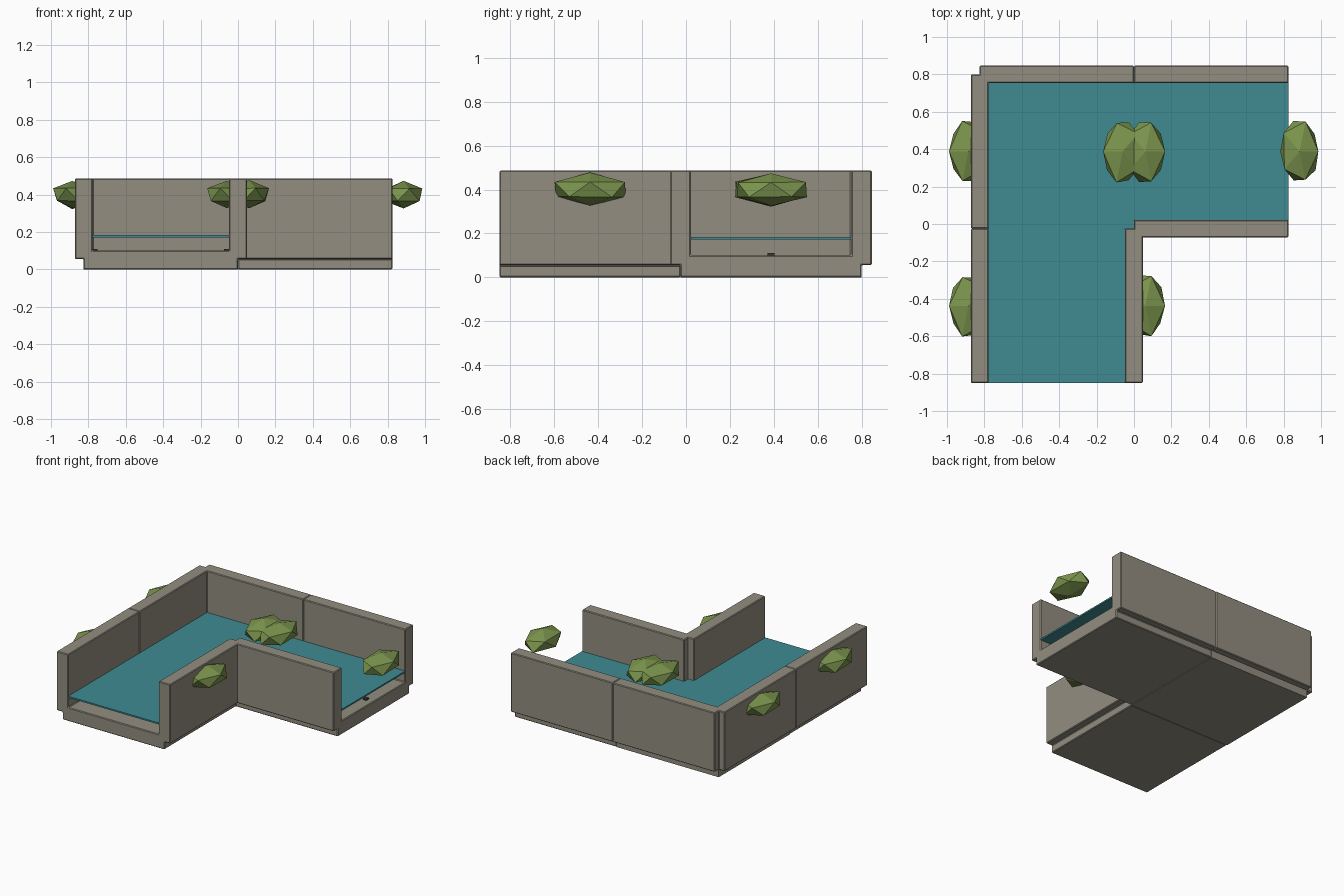
import bpy, bmesh, random
from mathutils import Vector

if "Cube" in bpy.data.objects:
    bpy.data.objects.remove(bpy.data.objects["Cube"])

random.seed(4)
S = 0.825          # tile size
T = 0.047          # wall reach to either side of the tile edge
Z_STEP, Z_FLOOR, Z_TOP = 0.055, 0.1, 0.487


def material(name, rgb):
    m = bpy.data.materials.new(name)
    m.diffuse_color = (*rgb, 1)
    m.use_nodes = True
    m.node_tree.nodes["Principled BSDF"].inputs["Base Color"].default_value = m.diffuse_color
    return m


stone = material("stone", (0.29, 0.27, 0.215))
water = material("water", (0.05, 0.26, 0.29))
leaf = material("leaf", (0.2, 0.3, 0.075))
dark = material("dark_bottom", (0.04, 0.04, 0.035))


def finish(bm, name, mat, bevel=0):
    bmesh.ops.recalc_face_normals(bm, faces=bm.faces)
    me = bpy.data.meshes.new(name)
    bm.to_mesh(me)
    bm.free()
    me.materials.append(mat)
    ob = bpy.data.objects.new(name, me)
    bpy.context.collection.objects.link(ob)
    if bevel:
        mod = ob.modifiers.new("bevel", "BEVEL")
        mod.width, mod.segments = bevel, 1
        mod.limit_method = "ANGLE"
    return ob


def prism(name, points, direction, mat, bevel=0):
    """Extrude a closed 3D outline along a direction."""
    bm = bmesh.new()
    face = bm.faces.new([bm.verts.new(p) for p in points])
    ext = bmesh.ops.extrude_face_region(bm, geom=[face], use_keep_orig=True)
    verts = [g for g in ext["geom"] if isinstance(g, bmesh.types.BMVert)]
    bmesh.ops.translate(bm, verts=verts, vec=Vector(direction))
    return finish(bm, name, mat, bevel)


def box(name, x0, x1, y0, y1, z0, z1, mat, bevel=0):
    pts = [(x0, y0, z0), (x1, y0, z0), (x1, y1, z0), (x0, y1, z0)]
    return prism(name, pts, (0, 0, z1 - z0), mat, bevel)


def channel(a):
    """U-shaped channel section whose base starts at a."""
    b = a + S
    return [(a, 0), (b, 0), (b, Z_STEP), (b + T, Z_STEP), (b + T, Z_TOP),
            (b - T, Z_TOP), (b - T, Z_FLOOR), (a + T, Z_FLOOR),
            (a + T, Z_TOP), (a - T, Z_TOP), (a - T, Z_STEP), (a, Z_STEP)]


Y0, Y1, Y2 = -0.85, -0.025, 0.80

# Straight channels: one runs to the front, one to the right
prism("front_channel", [(x, Y0, z) for x, z in channel(-S)],
      (0, S, 0), stone, 0.005)
prism("right_channel", [(0, y, z) for y, z in channel(Y1)],
      (S, 0, 0), stone, 0.005)

# Corner piece: floor slab and L-shaped wall with a notched outer corner
box("corner_floor", -S, 0, Y1, Y2, 0, Z_FLOOR, stone)
outline = [(-S - T, Y1), (-S + T, Y1), (-S + T, Y2 - T), (0, Y2 - T),
           (0, Y2 + T), (-S, Y2 + T), (-S, Y2), (-S - T, Y2)]
prism("corner_wall", [(x, y, Z_STEP) for x, y in outline],
      (0, 0, Z_TOP - Z_STEP), stone, 0.005)

# Water sheets
ZW = (0.172, 0.183)
box("front_water", -S + T, -T, Y0, Y1, *ZW, water)
box("corner_water", -S + T, 0, Y1, Y2 - T, *ZW, water)
box("right_water", 0, S, Y1 + T, Y2 - T, *ZW, water)


def bush(name, x, y, flip):
    """Flattened, slightly uneven low-poly bush."""
    bm = bmesh.new()
    bmesh.ops.create_icosphere(bm, subdivisions=1, radius=1)
    for v in bm.verts:
        v.co *= random.uniform(0.95, 1.05)
        v.co = Vector((x + flip * v.co.x * 0.115, y + v.co.y * 0.185,
                       0.4 + v.co.z * 0.075))
    finish(bm, name, leaf)


# Bushes and small floor stones on the two sides of each tile
tiles = {"front": (-S / 2, Y0 + S / 2), "corner": (-S / 2, Y1 + S / 2),
         "right": (S / 2, Y1 + S / 2)}
for name, (cx, cy) in tiles.items():
    for side, label in ((-1, "left"), (1, "right")):
        bush(f"{name}_bush_{label}", cx + side * 0.473, cy, side)
        px = cx + side * 0.352
        box(f"{name}_pebble_{label}", px - 0.014, px + 0.014,
            cy - 0.016, cy + 0.016, Z_FLOOR - 0.002, 0.11, dark)
